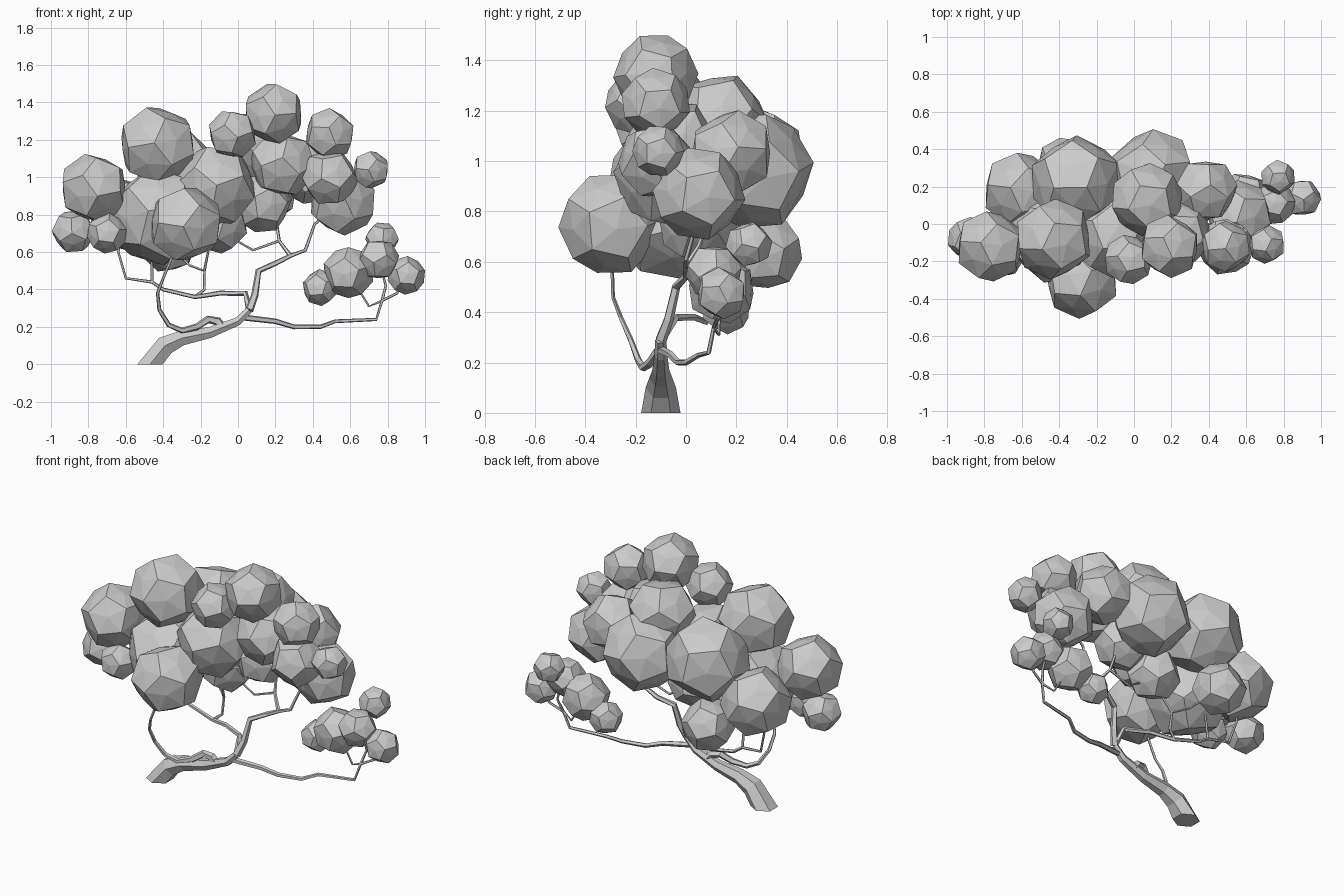
import bpy, bmesh, math, random
from mathutils import Vector, Euler

random.seed(4)
if "Cube" in bpy.data.objects:
    bpy.data.objects.remove(bpy.data.objects["Cube"], do_unlink=True)

grey = bpy.data.materials.new("plain_grey")
grey.use_nodes = True
grey.diffuse_color = (.6, .6, .6, 1)
grey.node_tree.nodes["Principled BSDF"].inputs["Base Color"].default_value = grey.diffuse_color


def finish(name, bm, location=(0, 0, 0)):
    """Turn a bmesh into a grey, flat-shaded object."""
    bmesh.ops.recalc_face_normals(bm, faces=bm.faces)
    mesh = bpy.data.meshes.new(name)
    bm.to_mesh(mesh)
    bm.free()
    mesh.materials.append(grey)
    obj = bpy.data.objects.new(name, mesh)
    obj.location = location
    bpy.context.collection.objects.link(obj)
    return obj


def clump(name, radius, x, y, z):
    """Faceted ball: a dodecahedron with each pentagon slightly raised.
    Gives back its centre so that twigs can grow into it."""
    bm = bmesh.new()
    bmesh.ops.create_icosphere(bm, subdivisions=1, radius=1)
    tips = [vert.co.normalized() * .87 for vert in bm.verts]
    corners = [face.calc_center_median().normalized() for face in bm.faces]
    bm.clear()
    for position in tips + corners:
        bm.verts.new(position)
    bmesh.ops.convex_hull(bm, input=list(bm.verts))
    turn = Euler([random.uniform(0, math.tau) for axis in "xyz"]).to_matrix()
    for vert in bm.verts:
        vert.co = turn @ vert.co * radius * 1.04
    finish(name, bm, (x, y, z))
    return Vector((x, y, z))


def limb(name, points, start, end, sides=5, flat_base=False, power=1.4):
    """Tube through the points, tapering from the start to the end radius."""
    points = [Vector(point) for point in points]
    last = len(points) - 1
    bm = bmesh.new()
    rings = []
    for i, point in enumerate(points):
        along = (points[min(i + 1, last)] - points[max(i - 1, 0)]).normalized()
        if flat_base and i == 0:
            along = Vector((0, 0, 1))
        side = Vector((0, 1, 0))
        side = (side - along * side.dot(along)).normalized()
        up = along.cross(side)
        radius = end + (start - end) * (1 - i / last) ** power
        angles = [math.tau * k / sides for k in range(sides)]
        rings.append([bm.verts.new(point + (side * math.cos(a) + up * math.sin(a)) * radius)
                      for a in angles])
    for lower, upper in zip(rings, rings[1:]):
        for k in range(sides):
            bm.faces.new((lower[k - 1], lower[k], upper[k], upper[k - 1]))
    bm.faces.new(rings[0])
    bm.faces.new(rings[-1])
    finish(name, bm)


# Upper crown
clump("crown_top", .163, .19, -.12, 1.34)
clump("crown_upper_right_front", .21, -.43, -.08, 1.17)
clump("crown_upper_centre_front", .13, -.03, -.19, 1.23)
clump("crown_upper_left_front", .135, .49, -.12, 1.23)
clump("crown_upper_back", .19, .07, .13, 1.16)
clump("crown_below_top", .175, .24, -.05, 1.07)
clump("crown_left_tip", .1, .71, -.11, 1.04)

# Middle crown
clump("crown_right_end", .185, -.77, -.12, .94)
inner_core = clump("crown_core", .22, -.12, -.06, .95)
clump("crown_left_front", .15, .49, -.12, 1)
left_core = clump("crown_left_end", .18, .56, .05, .87)
clump("crown_left_back", .17, .38, .18, 1.03)
clump("crown_right_back", .24, -.31, .23, 1)
back_core = clump("crown_centre_back", .23, .1, .27, .96)
right_core = clump("crown_right_core", .26, -.43, -.05, .79)

# Lower crown
front_core = clump("crown_lower_front", .2, -.28, -.3, .75)
far_core = clump("crown_lower_right_back", .2, -.61, .18, .8)
clump("crown_right_tip", .115, -.88, -.08, .71)
clump("crown_lower_right_tip", .105, -.7, -.18, .7)
low_core = clump("crown_lower_back", .15, -.37, .31, .64)
under_core = clump("crown_underside", .155, -.1, .05, .75)
clump("crown_lower_centre", .155, .13, .05, .86)

# Separate leaf group on the low branch
clump("low_leaves_inner", .095, .44, .16, .41)
low_middle = clump("low_leaves_middle", .135, .59, .14, .49)
clump("low_leaves_outer", .11, .75, .11, .56)
low_top = clump("low_leaves_top", .09, .77, .25, .67)
low_tip = clump("low_leaves_tip", .1, .9, .14, .475)

# Trunk and main leader
fork = (.06, -.1, .29)
limb("trunk", [(-.47, -.1, 0), (-.39, -.1, .1), (-.3, -.1, .14), (-.15, -.1, .17),
               (0, -.1, .23), fork],
     .078, .022, sides=6, flat_base=True, power=1.7)
leader_fork = (.28, 0, .58)
leader_bend = (.22, .05, .66)
limb("leader", [fork, (.09, -.07, .37), (.11, -.04, .5), (.2, 0, .54), leader_fork,
                (.36, 0, .61), (.41, .04, .75), left_core], .024, .007)
limb("leader_fork", [leader_fork, leader_bend, (.2, .1, .8), back_core], .012, .006)
limb("leader_twig", [leader_bend, (.08, .05, .61), (-.04, .05, .68), under_core], .008, .005)

# Looping front branch
limb("front_branch", [(-.08, -.1, .19), (-.11, -.1, .23), (-.16, -.11, .24), (-.22, -.14, .2),
                      (-.3, -.17, .18), (-.37, -.19, .21), (-.42, -.22, .29),
                      (-.43, -.26, .38), (-.4, -.29, .46), front_core], .028, .007)

# Branch running back under the crown
inner_fork = (-.23, .08, .36)
outer_fork = (-.46, .1, .44)
limb("back_branch", [fork, (.04, -.04, .38), (-.1, .03, .38), inner_fork, (-.4, .1, .4),
                     outer_fork, (-.6, .12, .46), (-.64, .14, .6), far_core], .018, .006)
limb("back_twig_inner", [inner_fork, (-.18, .1, .4), (-.18, .12, .5), (-.26, .18, .53),
                         low_core], .01, .006)
limb("back_twig_outer", [outer_fork, (-.46, .08, .6), right_core], .008, .006)
limb("back_twig_upper", [(-.18, .12, .5), (-.16, .07, .6), inner_core], .008, .006)

# Long low branch with its twigs
elbow = (.77, .11, .34)
limb("low_branch", [(.03, -.1, .25), (.2, -.06, .23), (.3, -.03, .2), (.44, 0, .2),
                    (.52, .05, .23), (.74, .09, .24), elbow, (.85, .13, .38), low_tip],
     .017, .007)
limb("low_twig_inner", [elbow, (.7, .13, .31), low_middle], .008, .005)
limb("low_twig_upper", [elbow, (.79, .14, .42), (.76, .14, .54), low_top], .009, .005)
